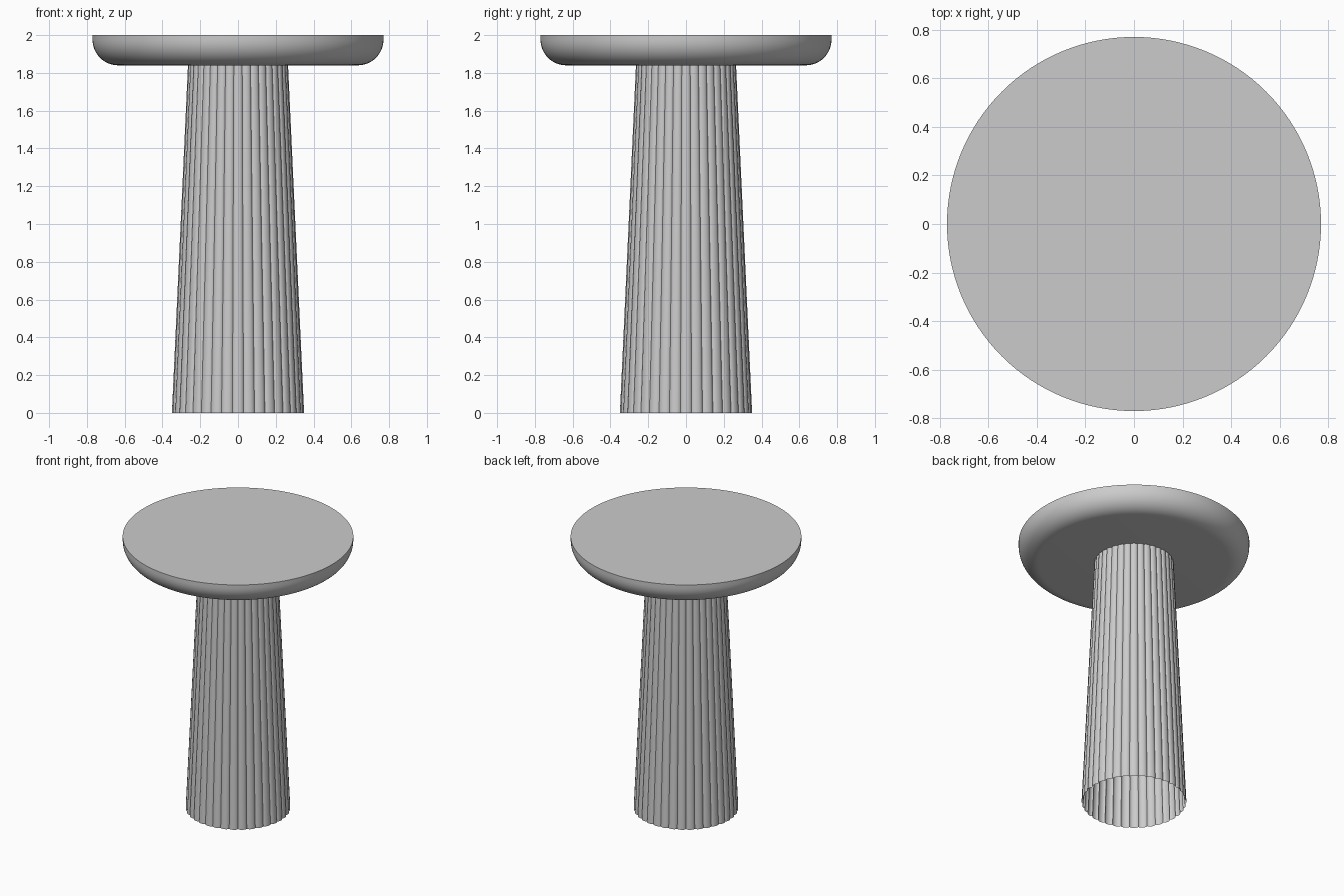
import bpy, bmesh, math

if "Cube" in bpy.data.objects:
    bpy.data.objects.remove(bpy.data.objects["Cube"])

def finish(name, bm, angle):
    bmesh.ops.recalc_face_normals(bm, faces=bm.faces)
    me = bpy.data.meshes.new(name)
    bm.to_mesh(me)
    bm.free()
    ob = bpy.data.objects.new(name, me)
    bpy.context.collection.objects.link(ob)
    bpy.ops.object.select_all(action='DESELECT')
    ob.select_set(True)
    bpy.context.view_layer.objects.active = ob
    bpy.ops.object.shade_smooth_by_angle(angle=math.radians(angle))
    return ob

def loft(bm, rings):
    loops = [[bm.verts.new(p) for p in ring] for ring in rings]
    for a, b in zip(loops, loops[1:]):
        n = len(a)
        for i in range(n):
            j = (i + 1) % n
            bm.faces.new((a[i], a[j], b[j], b[i]))
    return loops

# Table top: flat disc with a rounded lower edge
R, FILLET, BOTTOM, TOP = 0.77, 0.135, 1.84, 2.0
profile = []
for k in range(13):
    a = math.pi / 2 * k / 12
    profile.append((R - FILLET + FILLET * math.sin(a),
                    BOTTOM + FILLET * (1 - math.cos(a))))
profile.append((R, TOP))
N = 128
bm = bmesh.new()
loops = loft(bm, [[(r * math.cos(2 * math.pi * i / N), r * math.sin(2 * math.pi * i / N), z)
                   for i in range(N)] for r, z in profile])
bm.faces.new(loops[0])
bm.faces.new(loops[-1])
finish("table_top", bm, 40)

# Pedestal: tapered open tube with convex reeds
REEDS, STEPS = 36, 8

def reeded_ring(radius, z):
    depth = radius * 0.045
    pts = []
    for i in range(REEDS * STEPS):
        u = 2 * (i % STEPS) / STEPS - 1          # -1..1 across one reed
        r = radius - depth + depth * math.sqrt(1 - 0.95 * u * u)
        t = 2 * math.pi * (i / STEPS - 0.5) / REEDS
        pts.append((r * math.cos(t), r * math.sin(t), z))
    return pts

bm = bmesh.new()
loft(bm, [reeded_ring(0.35, 0.0), reeded_ring(0.265, BOTTOM)])
finish("reeded_pedestal", bm, 50)
